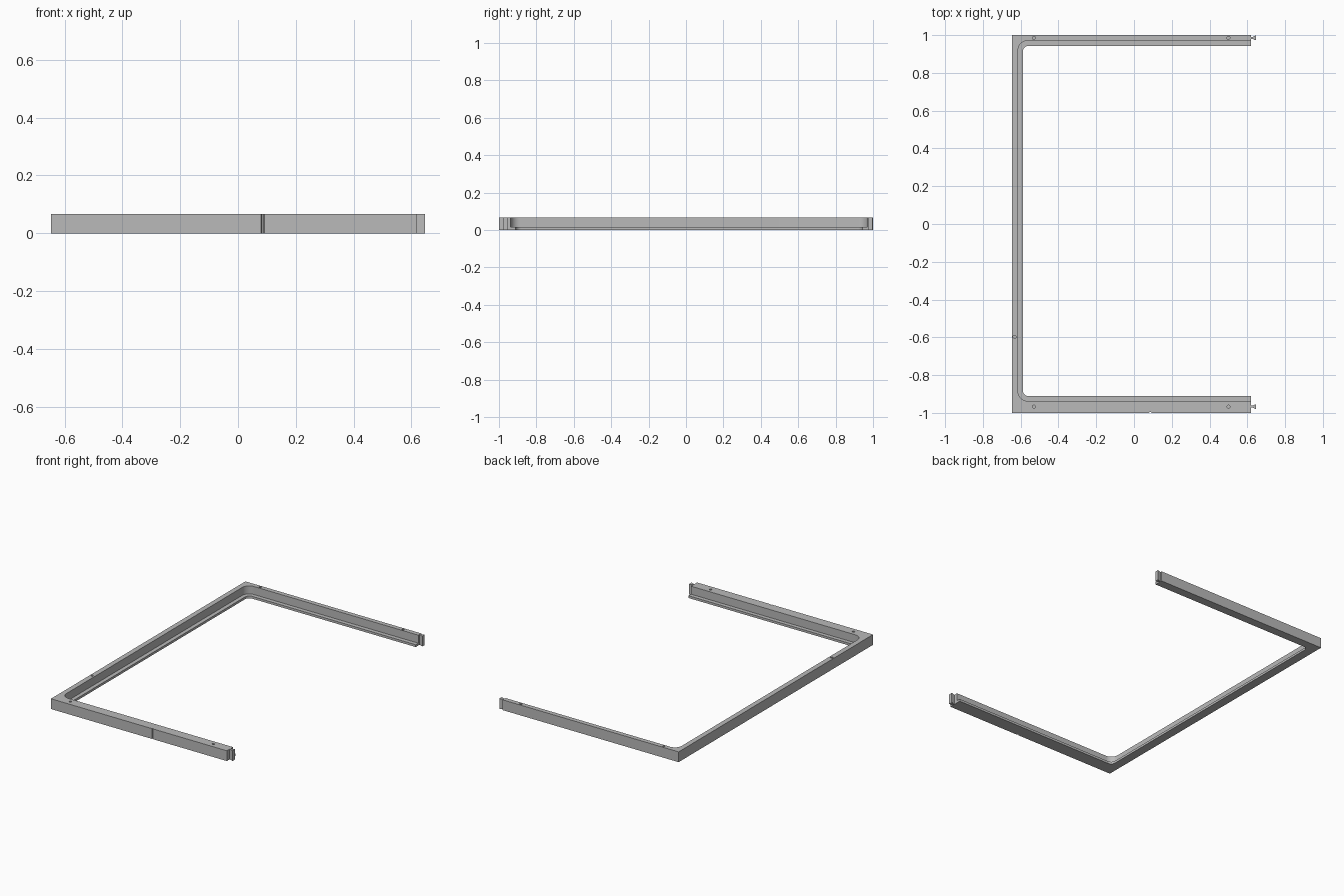
import bpy, bmesh, math

if "Cube" in bpy.data.objects:
    bpy.data.objects.remove(bpy.data.objects["Cube"], do_unlink=True)

HEIGHT, LIP = 0.067, 0.015
LEFT, END, TIP = -0.647, 0.62, 0.647
BACK_Y, FRONT_Y = 0.985, -0.967     # centre lines of the two arms

grey = bpy.data.materials.new("light grey")
grey.use_nodes = True
colour = (0.49, 0.49, 0.49, 1)
grey.diffuse_color = colour
grey.node_tree.nodes["Principled BSDF"].inputs["Base Color"].default_value = colour


def prism(name, outline, z0, z1):
    """Extrude a flat outline from z0 to z1."""
    bm = bmesh.new()
    base = bm.faces.new([bm.verts.new((x, y, z0)) for x, y in outline])
    top = bmesh.ops.extrude_face_region(bm, geom=[base])["geom"]
    bmesh.ops.translate(bm, vec=(0, 0, z1 - z0),
                        verts=[v for v in top if isinstance(v, bmesh.types.BMVert)])
    bmesh.ops.recalc_face_normals(bm, faces=bm.faces)
    mesh = bpy.data.meshes.new(name)
    bm.to_mesh(mesh)
    bm.free()
    mesh.materials.append(grey)
    obj = bpy.data.objects.new(name, mesh)
    bpy.context.collection.objects.link(obj)
    return obj


def arc(cx, cy, r, start, end, steps=10):
    angles = [math.radians(start + (end - start) * i / steps) for i in range(steps + 1)]
    return [(cx + r * math.cos(a), cy + r * math.sin(a)) for a in angles]


def opening(x, y_front, y_back, r, x_end):
    """Inner edge from the back arm round to the front arm."""
    return ([(x_end, y_back)] + arc(x + r, y_back - r, r, 90, 180)
            + arc(x + r, y_front + r, r, 180, 270) + [(x_end, y_front)])


def dovetail(y):
    """Flared joining tongue at the end of an arm."""
    return [(END, y - 0.005), (END + 0.008, y - 0.005), (TIP - 0.006, y - 0.012), (TIP, y - 0.012),
            (TIP, y + 0.012), (TIP - 0.006, y + 0.012), (END + 0.008, y + 0.005), (END, y + 0.005)]


# Frame outline, with both tongues and the notch in the front face
notch = [(0.08, -1), (0.083, -0.994), (0.089, -0.994), (0.092, -1)]
outline = (opening(-0.588, -0.911, 0.943, 0.03, END) + [(END, -1)])
outline = outline[:-1] + dovetail(FRONT_Y)[::-1] + [(END, -1)] + notch[::-1]
outline += [(LEFT, -1), (LEFT, 1), (END, 1)] + dovetail(BACK_Y)[::-1]
frame = prism("frame", outline, 0, HEIGHT)

# Rebate above the inner lip, and the blind peg holes
cutters = [prism("rebate_cutter", opening(-0.614, -0.937, 0.97, 0.05, 0.8), LIP, 0.2)]
holes = [(x, y) for x in (-0.53, 0.5) for y in (BACK_Y, FRONT_Y)] + [(-0.632, -0.597)]
for x, y in holes:
    cutters.append(prism("hole_cutter", arc(x, y, 0.008, 0, 345, 23), 0.03, 0.2))

for cutter in cutters:
    cutter.hide_render = True
    cut = frame.modifiers.new("cut", 'BOOLEAN')
    cut.operation, cut.solver, cut.object = 'DIFFERENCE', 'EXACT', cutter

# Bake the cuts and drop the cutters
bpy.context.view_layer.update()
graph = bpy.context.evaluated_depsgraph_get()
frame.data = bpy.data.meshes.new_from_object(frame.evaluated_get(graph))
frame.modifiers.clear()
for cutter in cutters:
    bpy.data.objects.remove(cutter, do_unlink=True)

bpy.ops.object.select_all(action='DESELECT')
frame.select_set(True)
bpy.context.view_layer.objects.active = frame
bpy.ops.object.shade_smooth_by_angle(angle=math.radians(30))
